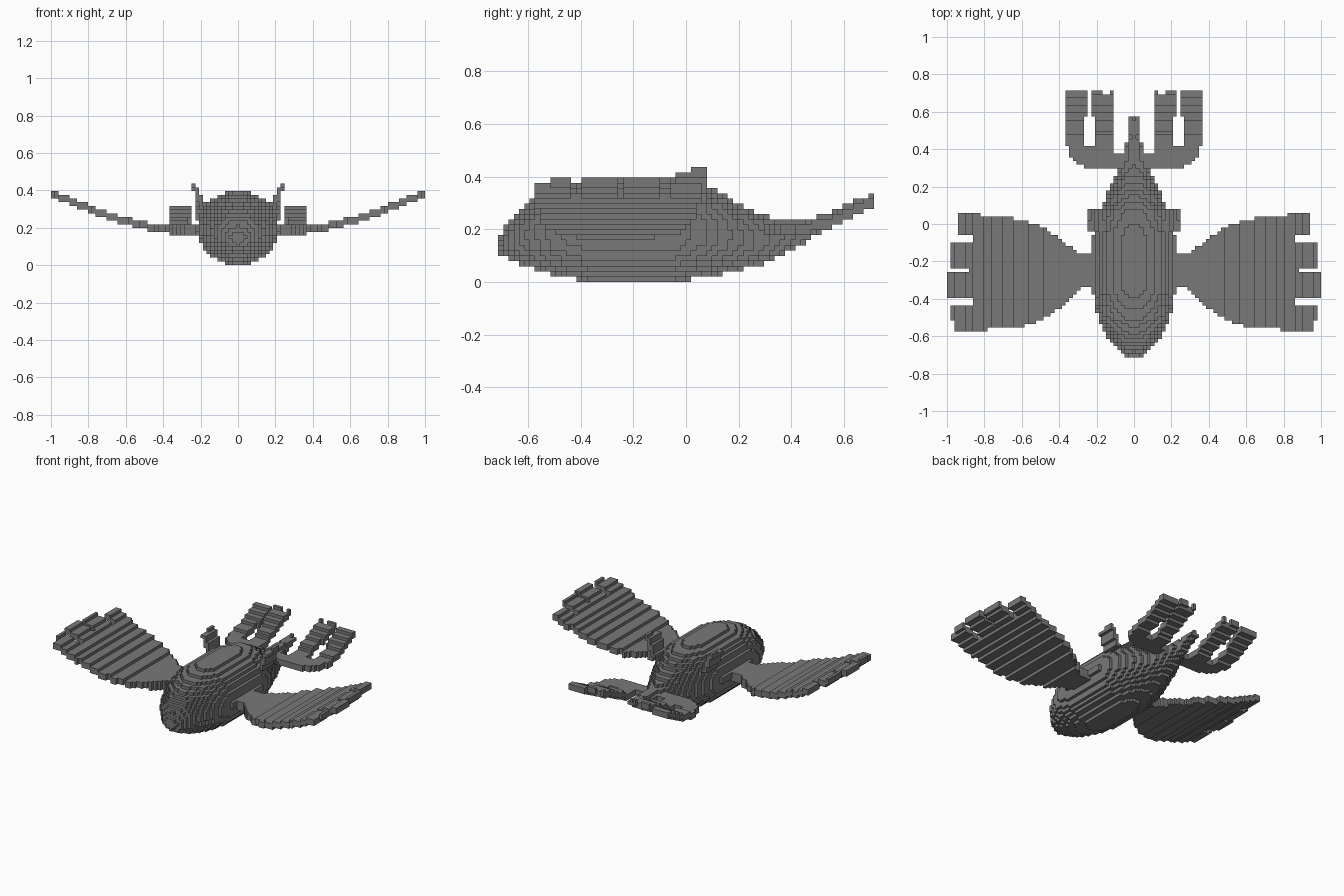
import bpy
import bmesh

cube = bpy.data.objects.get("Cube")
if cube:
    bpy.data.objects.remove(cube)

U = 2 / 101              # block size
NX, NY, NZ = 50, 36, 22  # grid extents in blocks

grey = bpy.data.materials.new("stone_grey")
grey.use_nodes = True
tone = (0.19, 0.19, 0.19, 1)
grey.diffuse_color = tone
grey.node_tree.nodes["Principled BSDF"].inputs["Base Color"].default_value = tone


def curve(points, t):
    """Straight-line interpolation through rows of (t, values...)."""
    for a, b in zip(points, points[1:]):
        if a[0] <= t <= b[0]:
            f = (t - a[0]) / (b[0] - a[0])
            return [p + (q - p) * f for p, q in zip(a[1:], b[1:])]
    return None


# Corner offsets of each block face, counter-clockwise from outside
def face_corners(axis, side):
    u, v = (axis + 1) % 3, (axis + 2) % 3
    corners = []
    for a, b in ((0, 0), (1, 0), (1, 1), (0, 1)):
        c = [0, 0, 0]
        c[axis], c[u], c[v] = side, a, b
        corners.append(c)
    return corners if side else corners[::-1]


FACES = [(a, s, face_corners(a, s)) for a in range(3) for s in (0, 1)]


def build_blocks(name, inside, mirror=0):
    """Fill the grid where inside(x, y, z) holds; mirror picks one side."""
    cells = set()
    for i in range(0 if mirror else -NX, NX + 1):
        for j in range(-NY, NY):
            for k in range(NZ):
                if inside(abs(i) * U, (j + 0.5) * U, (k + 0.5) * U):
                    cells.add((i * (mirror or 1), j, k))
    bm = bmesh.new()
    verts = {}

    def vert(p):
        if p not in verts:
            verts[p] = bm.verts.new(((p[0] - 0.5) * U, p[1] * U, p[2] * U))
        return verts[p]

    for cell in sorted(cells):
        for axis, side, corners in FACES:
            near = list(cell)
            near[axis] += 1 if side else -1
            if tuple(near) not in cells:
                bm.faces.new([vert(tuple(p + q for p, q in zip(cell, c)))
                              for c in corners])
    mesh = bpy.data.meshes.new(name)
    bm.to_mesh(mesh)
    bm.free()
    mesh.materials.append(grey)
    bpy.context.collection.objects.link(bpy.data.objects.new(name, mesh))


# Body and pointed tail: y, half width, underside, top
BODY = [(-.72, .02, .12, .16), (-.69, .06, .1, .2), (-.65, .11, .075, .26),
        (-.6, .145, .055, .3), (-.5, .195, .025, .355), (-.36, .22, 0, .395),
        (-.06, .22, 0, .395), (.07, .185, .015, .375), (.2, .125, .045, .3),
        (.3, .085, .07, .25), (.38, .055, .11, .235), (.46, .032, .155, .235),
        (.575, .02, .22, .25)]


def body(x, y, z):
    row = curve(BODY, y)
    if not row:
        return False
    w, low, high = row
    mid, r = (low + high) / 2, (high - low) / 2
    return (x / w) ** 2 + ((z - mid) / r) ** 2 <= 1


# Wing: x, rear edge, front edge, height
WING = [(.15, -.17, -.32, .19), (.28, -.165, -.33, .19), (.33, -.13, -.385, .19),
        (.4, -.08, -.455, .193), (.5, -.01, -.52, .21), (.6, .025, -.55, .235),
        (.7, .035, -.56, .265), (.8, .04, -.565, .305), (.84, .055, -.565, .32),
        (1.01, .055, -.565, .387)]
# Feather tips: lower y limit, reach
FEATHERS = [(-.05, .935), (-.09, .86), (-.23, .985), (-.26, .88),
            (-.39, 1.01), (-.43, .87), (-.52, .985), (-1, .955)]


def wing(x, y, z):
    row = curve(WING, x)
    if not row:
        return False
    rear, front, height = row
    reach = next(r for limit, r in FEATHERS if y > limit)
    level = round(height / U - 1)
    bottom = level - 1 if x < .36 else level
    return front < y < rear and x < reach and bottom <= int(z / U) <= level + 1


# Forked side tail: two upswept prongs joined by a rounded base
FORK = [(0, .29), (.22, .29), (.28, .31), (.33, .345), (.365, .44)]
RISE = [(.28, .2), (.45, .205), (.53, .22), (.6, .255), (.72, .305)]


def tail_fork(x, y, z):
    base, rise = curve(FORK, x), curve(RISE, y)
    if not base or not rise or y < base[0] or x < .03:
        return False
    if x < .1 and y > .37:
        return False
    if y > .41 and abs(x - .235) < (.012 if y > .57 else .028):
        return False
    if y > .69 and abs(x - .155) < .02:
        return False
    height = rise[0]
    if x < .23 and y > .5:
        height += U * .8
    level = round(height / U - 1)
    return level <= int(z / U) <= level + 1


# Thin crest leaning outward on each shoulder
def crest(x, y, z):
    front = .01 if z > .415 else -.03 if z > .395 else -.045
    lean = .19 + (z - .31) * .4
    return z > .3 and front < y < .075 and abs(x - lean) < U * .75


build_blocks("body", body)
for side, sign in (("left", 1), ("right", -1)):
    build_blocks(side + "_wing", wing, sign)
    build_blocks(side + "_tail_fork", tail_fork, sign)
    build_blocks(side + "_crest", crest, sign)
